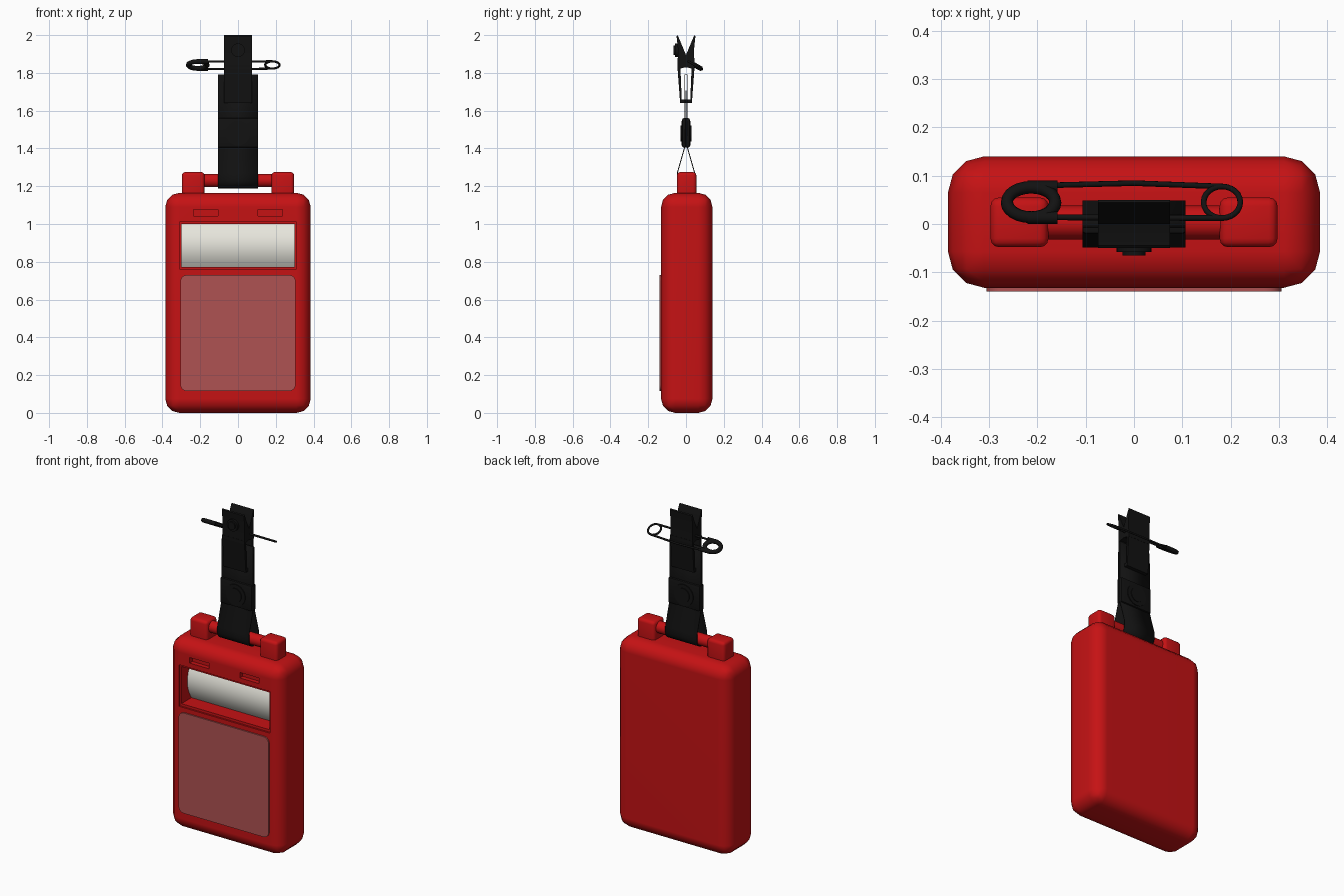
import bpy, bmesh, math
from mathutils import Vector

if "Cube" in bpy.data.objects:
    bpy.data.objects.remove(bpy.data.objects["Cube"])


def material(name, r, g, b):
    m = bpy.data.materials.new(name)
    m.diffuse_color = (r, g, b, 1)
    m.use_nodes = True
    m.node_tree.nodes["Principled BSDF"].inputs["Base Color"].default_value = m.diffuse_color
    return m


RED = material("red_plastic", 0.56, 0.006, 0.007)
PALE = material("pale_red_label", 0.43, 0.085, 0.085)
GREY = material("warm_white_screen", 0.80, 0.79, 0.72)
BLACK = material("black", 0.006, 0.006, 0.006)


def activate(ob):
    bpy.ops.object.select_all(action='DESELECT')
    ob.select_set(True)
    bpy.context.view_layer.objects.active = ob


def finish(bm, name, mat, angle=40):
    bmesh.ops.recalc_face_normals(bm, faces=bm.faces[:])
    me = bpy.data.meshes.new(name)
    bm.to_mesh(me)
    bm.free()
    ob = bpy.data.objects.new(name, me)
    bpy.context.collection.objects.link(ob)
    if mat:
        me.materials.append(mat)
    if angle:
        activate(ob)
        bpy.ops.object.shade_smooth_by_angle(angle=math.radians(angle))
    return ob


def box(name, lo, hi, mat, bevel=0, seg=3, angle=40):
    bm = bmesh.new()
    bmesh.ops.create_cube(bm, size=1)
    for v in bm.verts:
        v.co = [l + (c + 0.5) * (h - l) for c, l, h in zip(v.co, lo, hi)]
    if bevel:
        bmesh.ops.bevel(bm, geom=bm.edges[:], offset=bevel, segments=seg,
                        profile=0.5, affect='EDGES')
    return finish(bm, name, mat, angle)


def prism(name, pts, x0, x1, mat, angle=40):
    """Extrude a (y, z) outline along x."""
    bm = bmesh.new()
    f = bm.faces.new([bm.verts.new((x0, y, z)) for y, z in pts])
    r = bmesh.ops.extrude_face_region(bm, geom=[f])
    for v in r["geom"]:
        if isinstance(v, bmesh.types.BMVert):
            v.co.x = x1
    return finish(bm, name, mat, angle)


def cyl(name, centre, radius, depth, axis, mat, seg=24):
    bm = bmesh.new()
    bmesh.ops.create_cone(bm, cap_ends=True, segments=seg, radius1=radius,
                          radius2=radius, depth=depth)
    q = Vector((0, 0, 1)).rotation_difference(Vector(axis))
    for v in bm.verts:
        v.co = q @ v.co + Vector(centre)
    return finish(bm, name, mat)


def tube(name, pts, radius, mat, cyclic=False):
    cu = bpy.data.curves.new(name, 'CURVE')
    cu.dimensions = '3D'
    cu.bevel_depth = radius
    cu.bevel_resolution = 2
    cu.use_fill_caps = True
    sp = cu.splines.new('POLY')
    sp.points.add(len(pts) - 1)
    for p, c in zip(sp.points, pts):
        p.co = (*c, 1)
    sp.use_cyclic_u = cyclic
    cu.materials.append(mat)
    ob = bpy.data.objects.new(name, cu)
    bpy.context.collection.objects.link(ob)
    activate(ob)
    bpy.ops.object.convert(target='MESH')
    bpy.ops.object.shade_smooth_by_angle(angle=math.radians(50))
    return ob


# body shell with stepped window recess and two slots
body = box("body", (-0.385, -0.132, 0), (0.385, 0.14, 1.165), RED, 0.075, 3, 0)
cutters = [box("window_step_cutter", (-0.308, -0.3, 0.758), (0.308, -0.122, 1.013), RED, angle=0),
           box("window_cutter", (-0.298, -0.3, 0.773), (0.298, -0.02, 1.001), RED, angle=0)]
for x0, x1 in ((-0.235, -0.105), (0.105, 0.235)):
    cutters.append(box("slot_cutter", (x0, -0.3, 1.042), (x1, -0.105, 1.076), RED, angle=0))
for c in cutters:
    c.hide_render = True
    m = body.modifiers.new("cut", 'BOOLEAN')
    m.operation = 'DIFFERENCE'
    m.solver = 'EXACT'
    m.object = c
    activate(body)
    bpy.ops.object.modifier_apply(modifier=m.name)
    bpy.data.objects.remove(c)
activate(body)
bpy.ops.object.shade_smooth_by_angle(angle=math.radians(40))
wn = body.modifiers.new("weighted_normals", 'WEIGHTED_NORMAL')
wn.keep_sharp = True

# convex screen inside the recess
arc = [(-0.025 - 0.04 * (1 - (i / 6) ** 2), 0.887 + 0.114 * i / 6) for i in range(-6, 7)]
prism("screen", [(-0.015, 0.773)] + arc + [(-0.015, 1.001)], -0.298, 0.298, GREY)

# thin label plate with rounded corners
bm = bmesh.new()
ring = []
for cx, cz, a0 in ((0.27, 0.695, 0), (-0.27, 0.695, 90), (-0.27, 0.15, 180), (0.27, 0.15, 270)):
    for k in range(6):
        a = math.radians(a0 + 18 * k)
        ring.append(bm.verts.new((cx + 0.035 * math.cos(a), -0.14, cz + 0.035 * math.sin(a))))
f = bm.faces.new(ring)
r = bmesh.ops.extrude_face_region(bm, geom=[f])
for v in r["geom"]:
    if isinstance(v, bmesh.types.BMVert):
        v.co.y = -0.131
finish(bm, "label", PALE)

# strap lugs and bar
for side, x0, x1 in (("left", -0.297, -0.177), ("right", 0.177, 0.297)):
    box(side + "_lug", (x0, -0.048, 1.1), (x1, 0.055, 1.275), RED, 0.018, 3)
cyl("strap_bar", (0, 0.003, 1.23), 0.035, 0.40, (1, 0, 0), RED, 16)

# strap loop: a thin ribbon round the bar, doubled above the snap
half = [(0.006, 1.79), (0.006, 1.56), (0.006, 1.41), (0.046, 1.27)]
low = [(0.046 * math.cos(a), 1.236 + 0.046 * math.sin(a))
       for a in [-math.pi * k / 10 for k in range(11)]]
path = half + low + [(-y, z) for y, z in reversed(half)]
bm = bmesh.new()
rows = [(bm.verts.new((-0.107, y, z)), bm.verts.new((0.107, y, z))) for y, z in path]
for i, a in enumerate(rows):
    b = rows[(i + 1) % len(rows)]
    bm.faces.new((a[0], a[1], b[1], b[0]))
strap = finish(bm, "strap", BLACK)
sol = strap.modifiers.new("thickness", 'SOLIDIFY')
sol.thickness = 0.005
sol.offset = 0

# snap fastener: thick strap section with round buttons on both sides
box("snap_section", (-0.107, -0.02, 1.405), (0.107, 0.02, 1.56), BLACK, 0.006, 2)
for name, s in (("front", -1), ("back", 1)):
    cyl(name + "_snap_button", (0, s * 0.021, 1.48), 0.065, 0.008, (0, 1, 0), BLACK, 32)
    cyl(name + "_snap_cap", (0, s * 0.024, 1.48), 0.042, 0.010, (0, 1, 0), BLACK, 32)

# spring clip: two mirrored levers, each an arm and a wedge-shaped jaw
arm = [(0.022, 1.64), (0.031, 1.64), (0.046, 1.84), (0.030, 1.84)]
jaw = [(0.0, 1.895), (0.0, 1.83), (0.046, 1.82), (0.042, 1.92), (0.05, 1.995), (0.044, 2.0)]
for name, s in (("front", -1), ("back", 1)):
    prism(name + "_clip_arm", [(s * y, z) for y, z in arm], -0.075, 0.075, BLACK)
    prism(name + "_clip_jaw", [(s * y, z) for y, z in jaw], -0.075, 0.075, BLACK)
box("clip_base", (-0.075, -0.03, 1.64), (0.075, 0.03, 1.66), BLACK)
cyl("clip_rivet", (0, -0.048, 1.92), 0.036, 0.02, (0, 1, 0), BLACK)
cyl("clip_rivet_cap", (0, -0.058, 1.92), 0.024, 0.014, (0, 1, 0), BLACK)


# safety pin lying in a tilted plane
def pin(u, v):
    return (u, 0.045 + 0.86 * v, 1.842 - 0.5 * v)


coil = [(0.182 + 0.038 * math.cos(a), 0.038 * math.sin(a))
        for a in [math.radians(-90 + 15 * k) for k in range(37)]]
tube("pin_wire", [pin(*p) for p in [(-0.2, -0.036)] + coil + [(0.0, 0.046), (-0.2, 0.040)]],
     0.006, BLACK)
oval = [(-0.213 + 0.050 * math.cos(a), 0.036 * math.sin(a))
        for a in [2 * math.pi * k / 24 for k in range(24)]]
tube("pin_head", [pin(*p) for p in oval], 0.013, BLACK, True)
for name, v in (("lower", -0.037), ("upper", 0.037)):
    tube(name + "_pin_sleeve", [pin(-0.22, v), pin(-0.158, v)], 0.013, BLACK)
